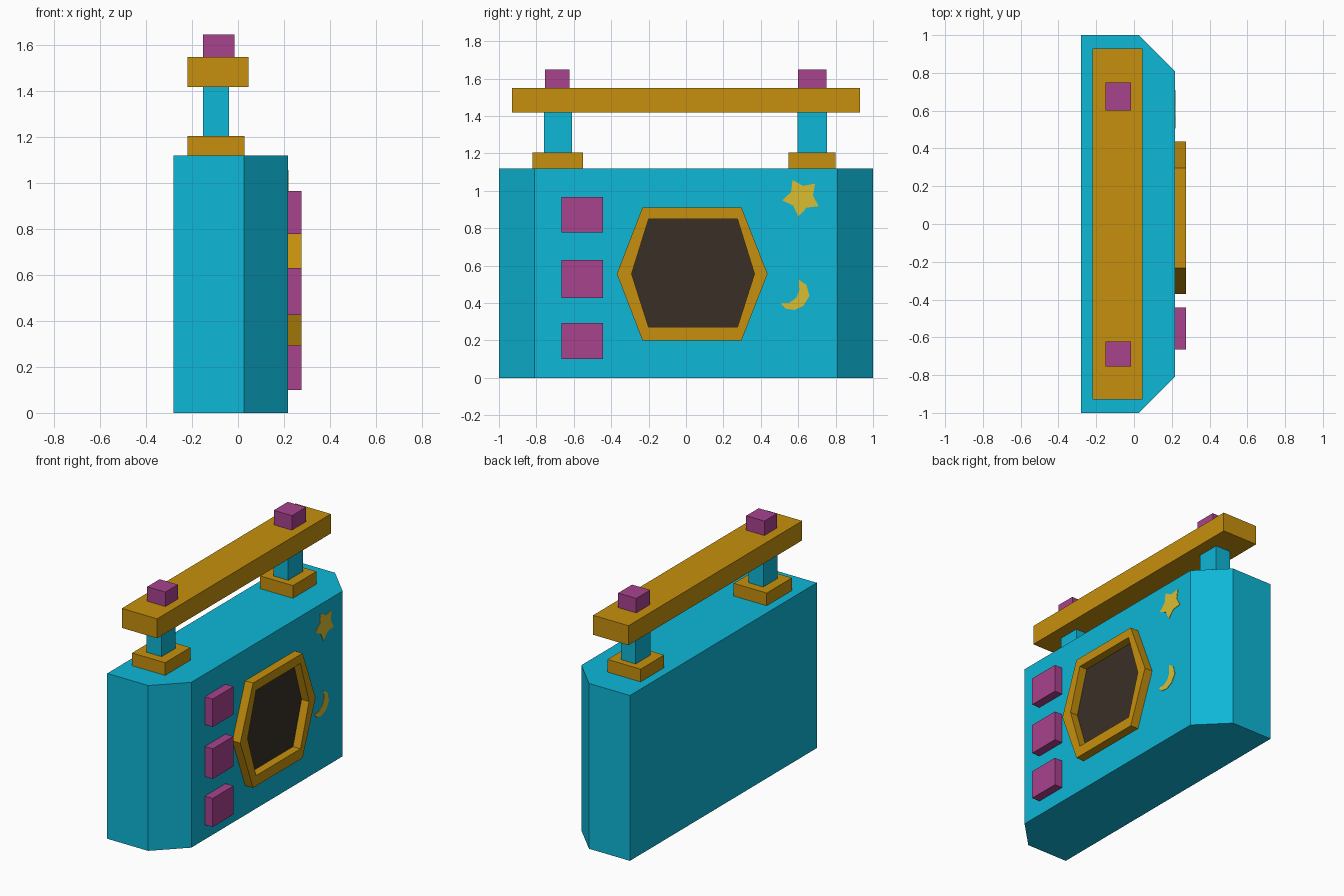
import bpy, bmesh, math
from mathutils import Vector

if "Cube" in bpy.data.objects:
    bpy.data.objects.remove(bpy.data.objects["Cube"])


def srgb(r, g, b):
    def lin(c):
        c /= 255
        return c / 12.92 if c <= 0.04045 else ((c + 0.055) / 1.055) ** 2.4
    return (lin(r), lin(g), lin(b), 1)


def material(name, rgb):
    m = bpy.data.materials.new(name)
    m.diffuse_color = srgb(*rgb)
    m.use_nodes = True
    m.node_tree.nodes["Principled BSDF"].inputs["Base Color"].default_value = m.diffuse_color
    return m


CYAN = material("cyan", (14, 183, 215))
ORANGE = material("orange", (198, 144, 13))
PURPLE = material("purple", (168, 67, 141))
DARK = material("dark brown", (57, 47, 38))
YELLOW = material("yellow", (219, 190, 50))


def finish(name, bm, mat):
    bmesh.ops.recalc_face_normals(bm, faces=bm.faces)
    me = bpy.data.meshes.new(name)
    bm.to_mesh(me)
    bm.free()
    me.materials.append(mat)
    ob = bpy.data.objects.new(name, me)
    bpy.context.collection.objects.link(ob)
    return ob


def prism(name, points, offset, mat):
    """Closed outline of 3D points extruded by an offset."""
    bm = bmesh.new()
    face = bm.faces.new([bm.verts.new(p) for p in points])
    new = bmesh.ops.extrude_face_region(bm, geom=[face], use_keep_orig=True)["geom"]
    bmesh.ops.translate(bm, vec=Vector(offset),
                        verts=[g for g in new if isinstance(g, bmesh.types.BMVert)])
    return finish(name, bm, mat)


def box(name, x, y, z, mat):
    pts = [(x[0], y[0], z[0]), (x[1], y[0], z[0]), (x[1], y[1], z[0]), (x[0], y[1], z[0])]
    return prism(name, pts, (0, 0, z[1] - z[0]), mat)


FACE = 0.217   # x of the body's display side
RIM = 0.276    # x of the raised parts


def plate(name, yz, x0, x1, mat):
    return prism(name, [(x0, y, z) for y, z in yz], (x1 - x0, 0, 0), mat)


# Body with two chamfered corners
prism("body", [(-0.28, -1, 0), (0.027, -1, 0), (FACE, -0.81, 0),
               (FACE, 0.81, 0), (0.027, 1, 0), (-0.28, 1, 0)], (0, 0, 1.12), CYAN)

# Handle: pads, posts, bar and knobs
for side, pad, post, knob in (
        ("left", (-0.82, -0.55), (-0.76, -0.61), (-0.755, -0.622)),
        ("right", (0.548, 0.80), (0.595, 0.755), (0.60, 0.75))):
    box(side + "_handle_pad", (-0.22, 0.028), pad, (1.12, 1.206), ORANGE)
    box(side + "_handle_post", (-0.152, -0.04), post, (1.206, 1.42), CYAN)
    box(side + "_handle_knob", (-0.152, -0.016), knob, (1.55, 1.648), PURPLE)
box("handle_bar", (-0.22, 0.045), (-0.93, 0.93), (1.418, 1.55), ORANGE)

# Three buttons
for i, z in enumerate(((0.10, 0.294), (0.426, 0.63), (0.778, 0.967))):
    box("button_%d" % (i + 1), (FACE, RIM), (-0.665, -0.443), z, PURPLE)

# Hexagonal screen frame and screen
outer = [(-0.37, 0.556), (-0.233, 0.91), (0.297, 0.91),
         (0.436, 0.556), (0.297, 0.2), (-0.233, 0.2)]
inner = [(-0.291, 0.556), (-0.2, 0.849), (0.275, 0.849),
         (0.366, 0.556), (0.275, 0.271), (-0.2, 0.271)]
bm = bmesh.new()
rings = [[bm.verts.new((x, y, z)) for y, z in loop]
         for x, loop in ((FACE, outer), (RIM, outer), (RIM, inner), (FACE, inner))]
for k in range(4):
    a, b = rings[k], rings[(k + 1) % 4]
    for i in range(6):
        j = (i + 1) % 6
        bm.faces.new((a[i], a[j], b[j], b[i]))
finish("screen_frame", bm, ORANGE)
plate("screen", inner, FACE, FACE + 0.003, DARK)

# Star decal
star = []
for i in range(10):
    r = 0.062 if i % 2 else 0.104
    a = math.radians(117 + 36 * i)
    star.append((0.617 + r * math.cos(a), 0.965 + r * math.sin(a)))
plate("star_decal", star, FACE, FACE + 0.003, YELLOW)

# Crescent moon decal
moon = [(0.505, 0.401), (0.532, 0.37), (0.58, 0.363), (0.628, 0.385), (0.66, 0.438),
        (0.644, 0.497), (0.602, 0.526), (0.606, 0.47), (0.59, 0.428), (0.553, 0.401)]
plate("moon_decal", moon, FACE, FACE + 0.003, YELLOW)
